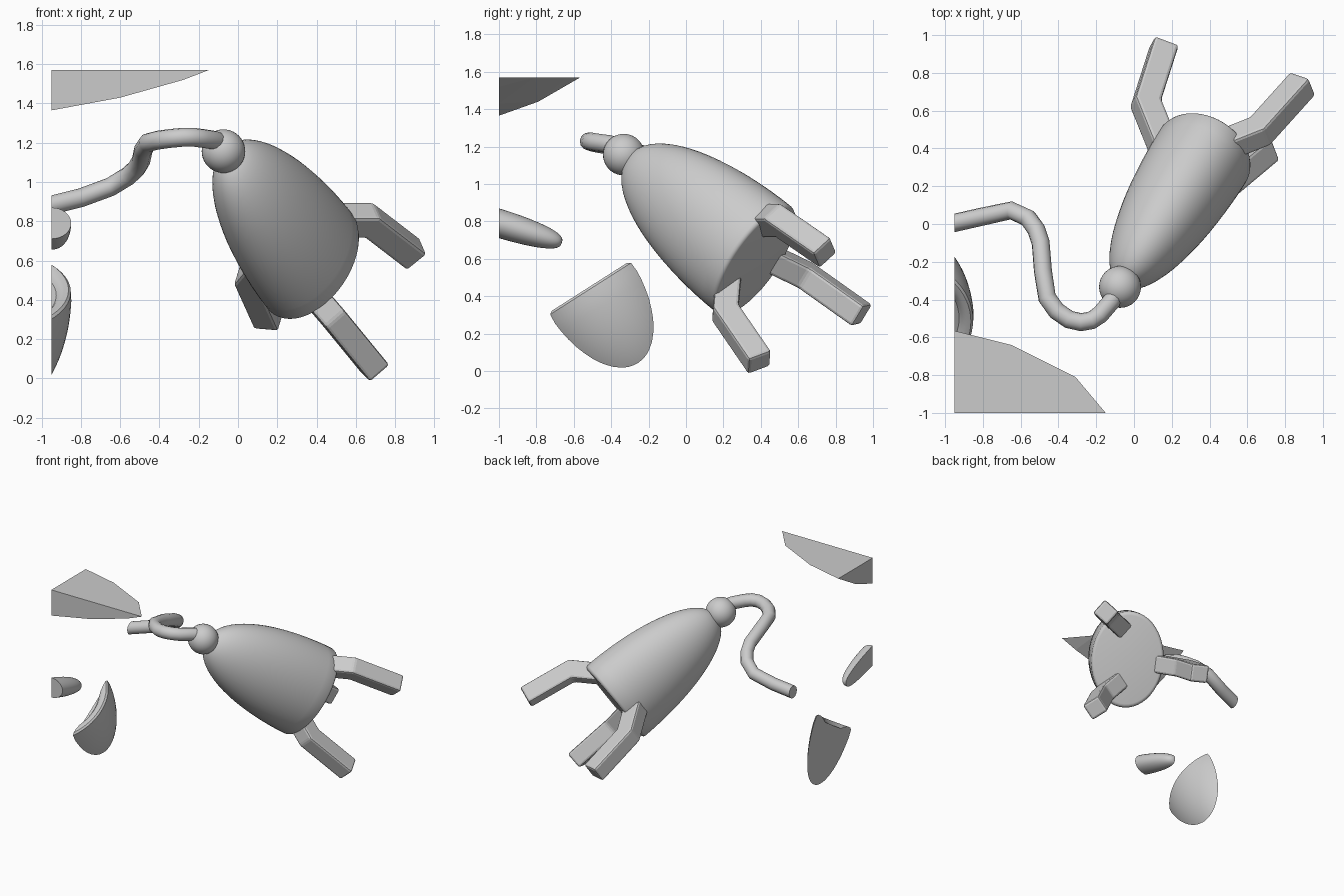
import bpy, bmesh, math
from mathutils import Vector, Matrix

if "Cube" in bpy.data.objects:
    bpy.data.objects.remove(bpy.data.objects["Cube"])


def finish(name, bm, smooth=True):
    bmesh.ops.recalc_face_normals(bm, faces=bm.faces[:])
    me = bpy.data.meshes.new(name)
    bm.to_mesh(me)
    bm.free()
    ob = bpy.data.objects.new(name, me)
    bpy.context.collection.objects.link(ob)
    if smooth:
        bpy.ops.object.select_all(action='DESELECT')
        bpy.context.view_layer.objects.active = ob
        ob.select_set(True)
        bpy.ops.object.shade_smooth_by_angle(angle=math.radians(35))
    return ob


def frame(ex, ey, ez, origin):
    m = Matrix((ex, ey, ez)).transposed().to_4x4()
    m.translation = origin
    return m


def lathe(profile, sx, sy, mat, n=48):
    # profile of (radius, height); first and last points lie on the axis
    bm = bmesh.new()
    rings = [[bm.verts.new(mat @ Vector((sx * r * math.cos(2 * math.pi * i / n),
                                         sy * r * math.sin(2 * math.pi * i / n), h)))
              for i in range(n)] for r, h in profile[1:-1]]
    for a, b in zip(rings, rings[1:]):
        for i in range(n):
            j = (i + 1) % n
            bm.faces.new((a[i], a[j], b[j], b[i]))
    for ring, (r, h) in ((rings[0], profile[0]), (rings[-1], profile[-1])):
        c = bm.verts.new(mat @ Vector((0, 0, h)))
        for i in range(n):
            bm.faces.new((ring[i], ring[(i + 1) % n], c))
    return bm


def clip(bm, co, no):
    # keep the side the normal points to, and close the cut
    r = bmesh.ops.bisect_plane(bm, geom=bm.verts[:] + bm.edges[:] + bm.faces[:],
                               plane_co=co, plane_no=no, clear_inner=True)
    cut = [e for e in r['geom_cut'] if isinstance(e, bmesh.types.BMEdge)]
    bmesh.ops.triangle_fill(bm, edges=cut, use_beauty=True)


def dome(length, power=1.0, steps=20):
    a = [0.5 * math.pi * i / steps for i in range(steps + 1)]
    return [(math.sin(t) ** power, -length * math.cos(t)) for t in a]


# main frame: axis runs from the ball to the base
ball_c = Vector((-0.074, -0.333, 1.157))
base_c = Vector((0.365, 0.360, 0.598))
axis = (base_c - ball_c).normalized()
side = axis.cross(Vector((0, 0, 1))).normalized()
up = side.cross(axis).normalized()
M = frame(side, up, axis, base_c)

# bullet-shaped body, oval in section, flat base with a softened rim
body = dome(0.95, 0.92) + [(0.985, 0.012), (0.955, 0.02), (0.92, 0.022), (0, 0.022)]
finish("body", lathe(body, 0.267, 0.355, M))

# ball at the tip
bm = bmesh.new()
bmesh.ops.create_uvsphere(bm, u_segments=32, v_segments=20, radius=0.111,
                          matrix=Matrix.Translation(ball_c))
finish("tip_ball", bm)

# three bent legs: knee position on the base plane, facing angle, outward spread
HR, HT = 0.068, 0.065
legs = (((-0.405, -0.03), 183, 0.08), ((0.185, 0.325), 38, 0.072), ((0.18, -0.272), -38, 0.11))
for k, (knee, deg, spread) in enumerate(legs):
    path = [Vector((-0.2, -0.07)), Vector((0, 0.11)), Vector((spread, 0.485))]
    d0, d1 = (path[1] - path[0]).normalized(), (path[2] - path[1]).normalized()
    mid = (d0 + d1).normalized()
    rot = Matrix.Rotation(math.radians(deg), 3, 'Z')
    off = Vector((*knee, 0))
    bm = bmesh.new()
    rings = []
    for p, t in zip(path, (d0, mid, d1)):
        w = Vector((t.y, -t.x)) * HR / (mid.dot(d0) if t is mid else 1)
        ring = []
        for s, q in ((1, 1), (1, -1), (-1, -1), (-1, 1)):
            c = p + s * w
            ring.append(bm.verts.new(M @ (off + rot @ Vector((c.x, q * HT, c.y)))))
        rings.append(ring)
    for a, b in zip(rings, rings[1:]):
        for i in range(4):
            bm.faces.new((a[i], a[(i + 1) % 4], b[(i + 1) % 4], b[i]))
    bm.faces.new(rings[0])
    bm.faces.new(rings[-1])
    leg = finish(f"leg_{k + 1}", bm, smooth=False)
    bev = leg.modifiers.new("bevel", 'BEVEL')
    bev.width = 0.016
    bev.segments = 2

# winding cable from the ball, cut flat at its far end
pts = [(-0.09, -0.36, 1.20), (-0.12, -0.41, 1.213), (-0.18, -0.48, 1.222),
       (-0.225, -0.51, 1.228), (-0.28, -0.52, 1.228), (-0.345, -0.505, 1.222),
       (-0.41, -0.46, 1.213), (-0.46, -0.39, 1.20), (-0.482, -0.25, 1.165),
       (-0.494, -0.10, 1.11), (-0.517, -0.03, 1.07), (-0.56, 0.03, 1.03),
       (-0.65, 0.072, 0.975), (-0.80, 0.04, 0.92), (-1.02, -0.01, 0.865)]
cu = bpy.data.curves.new("cable_path", 'CURVE')
cu.dimensions = '3D'
cu.bevel_depth = 0.048
cu.bevel_resolution = 4
cu.use_fill_caps = True
sp = cu.splines.new('POLY')
sp.points.add(len(pts) - 1)
for p, c in zip(sp.points, pts):
    p.co = (*c, 1)
tmp = bpy.data.objects.new("cable_path", cu)
bpy.context.collection.objects.link(tmp)
bm = bmesh.new()
bm.from_mesh(tmp.to_mesh())
tmp.to_mesh_clear()
bpy.data.objects.remove(tmp)
bmesh.ops.remove_doubles(bm, verts=bm.verts[:], dist=0.0005)
clip(bm, (-0.95, 0, 0), (1, 0, 0))
finish("cable", bm)

# slice of a second, upturned shell with a recessed base
zc = Vector((0, -0.537, 0.843))
xc = Vector((1, 0, 0))
C2 = frame(xc, zc.cross(xc), zc, Vector((-1.238, -0.51, 0.44)))
shell = dome(0.70)[:-1] + [(0.99, 0.0), (0.96, 0.012), (0.90, 0.012),
                           (0.84, 0.0), (0.80, -0.02), (0, -0.03)]
bm = lathe(shell, 0.39, 0.39, C2, 64)
clip(bm, (-0.95, 0, 0), (1, 0, 0))
finish("shell_slice", bm)

# rounded stub cut on two sides
za = Vector((0, -0.955, 0.296))
S = frame(xc, za.cross(xc), za, Vector((-0.95, -1.0, 0.79)))
bm = lathe(dome(0.352, 0.7) + [(1, 0.06), (0, 0.06)], 0.1, 0.076, S, 32)
clip(bm, (-0.9499, 0, 0), (1, 0, 0))
clip(bm, (0, -0.9999, 0), (0, 1, 0))
finish("rounded_stub", bm)

# faceted corner piece with a flat top
bm = bmesh.new()
for x, y in ((-0.95, -1), (-0.95, -0.565), (-0.65, -0.64), (-0.31, -0.81), (-0.15, -1)):
    bm.verts.new((x, y, 1.57))
for c in ((-0.28, -1, 1.52), (-0.60, -1, 1.43), (-0.95, -1, 1.365), (-0.95, -0.79, 1.44)):
    bm.verts.new(c)
bmesh.ops.convex_hull(bm, input=bm.verts[:])
finish("corner_piece", bm, smooth=False)
